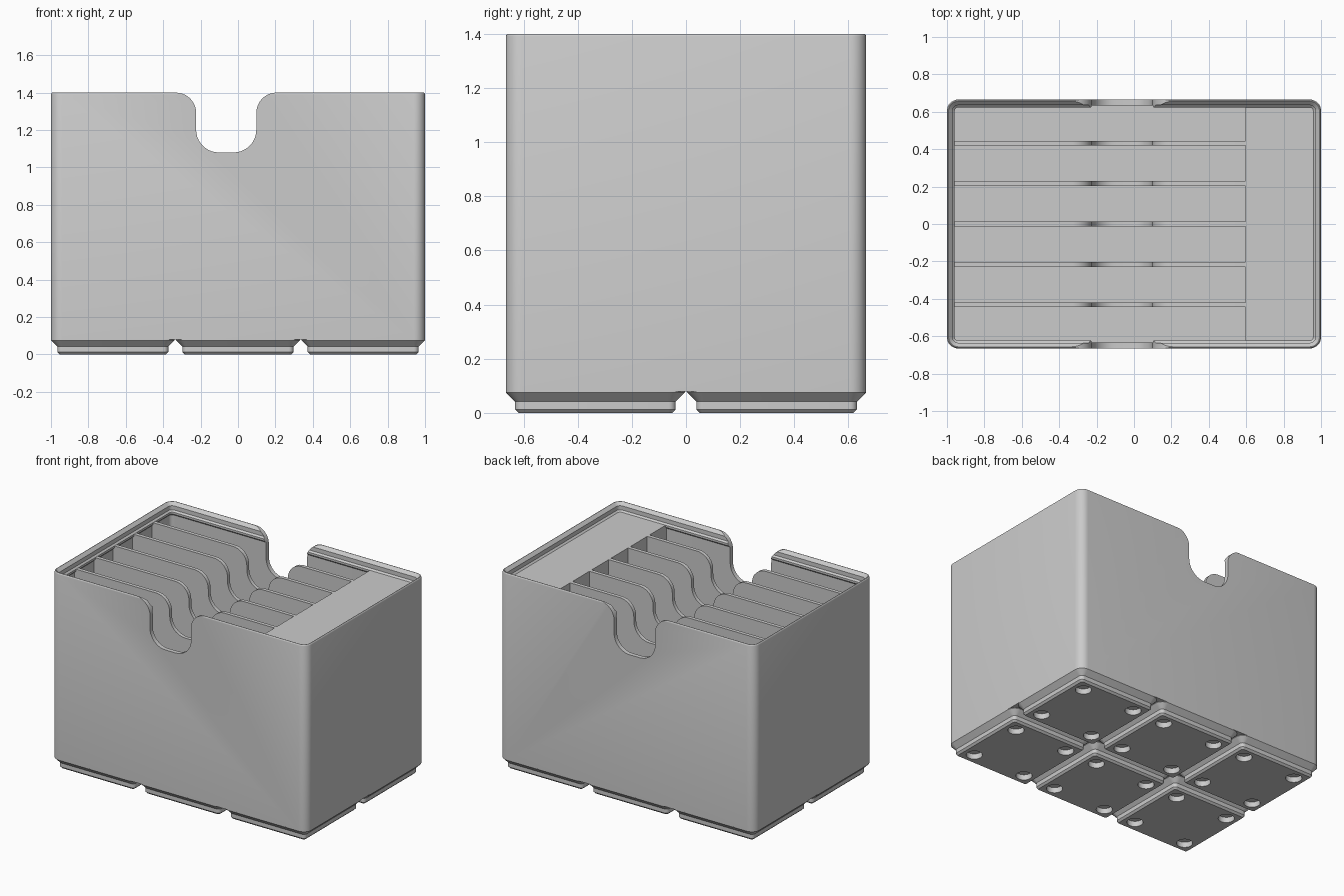
import bpy, bmesh
from math import sin, cos, pi, radians

if "Cube" in bpy.data.objects:
    bpy.data.objects.remove(bpy.data.objects["Cube"])

HX, HY = 1.0, 0.6653        # half width and depth of the bin
TOP, FILL = 1.4, 1.339      # rim height, top of dividers and block
WALL, FLOOR, BASE = 0.031, 0.112, 0.079
CORNER = 0.06
PITCH = 0.6693              # spacing of the feet

grey = bpy.data.materials.new("plain grey")
grey.use_nodes = True
grey.diffuse_color = (0.6, 0.6, 0.6, 1)
grey.node_tree.nodes["Principled BSDF"].inputs["Base Color"].default_value = (0.6, 0.6, 0.6, 1)


def make_object(name, bm):
    bmesh.ops.recalc_face_normals(bm, faces=bm.faces)
    mesh = bpy.data.meshes.new(name)
    bm.to_mesh(mesh)
    bm.free()
    mesh.materials.append(grey)
    obj = bpy.data.objects.new(name, mesh)
    bpy.context.collection.objects.link(obj)
    return obj


def activate(obj):
    bpy.ops.object.select_all(action='DESELECT')
    obj.select_set(True)
    bpy.context.view_layer.objects.active = obj


def smooth(obj):
    activate(obj)
    bpy.ops.object.shade_smooth_by_angle(angle=radians(30))


def arc(cx, cz, r, a0, a1, n=10):
    """Points on an arc, angles in degrees."""
    angles = [radians(a0 + (a1 - a0) * i / n) for i in range(n + 1)]
    return [(cx + r * cos(a), cz + r * sin(a)) for a in angles]


def rounded_rect(hx, hy, r):
    pts = []
    for k, (sx, sy) in enumerate([(1, 1), (-1, 1), (-1, -1), (1, -1)]):
        pts += arc(sx * (hx - r), sy * (hy - r), r, 90 * k, 90 * k + 90, 8)
    return pts


def loft(name, hx, hy, rings):
    """Rounded-rectangle rings of (inset, z), joined and capped."""
    bm = bmesh.new()
    loops = []
    for inset, z in rings:
        outline = rounded_rect(hx - inset, hy - inset, max(CORNER - inset, 0.01))
        loops.append([bm.verts.new((x, y, z)) for x, y in outline])
    n = len(loops[0])
    for a, b in zip(loops, loops[1:]):
        for i in range(n):
            j = (i + 1) % n
            bm.faces.new((a[i], a[j], b[j], b[i]))
    bm.faces.new(loops[0])
    bm.faces.new(loops[-1])
    return make_object(name, bm)


def prism(name, profile, y0, y1):
    """Extrude an x-z profile along y."""
    bm = bmesh.new()
    face = bm.faces.new([bm.verts.new((x, y0, z)) for x, z in profile])
    ext = bmesh.ops.extrude_face_region(bm, geom=[face])
    verts = [v for v in ext["geom"] if isinstance(v, bmesh.types.BMVert)]
    bmesh.ops.translate(bm, verts=verts, vec=(0, y1 - y0, 0))
    return make_object(name, bm)


def cut(obj, cutter):
    mod = obj.modifiers.new("cut", 'BOOLEAN')
    mod.operation, mod.solver, mod.object = 'DIFFERENCE', 'EXACT', cutter
    activate(obj)
    bpy.ops.object.modifier_apply(modifier=mod.name)
    bpy.data.objects.remove(cutter)


def notch(top):
    """Finger notch outline, right to left, with flared top and round bottom."""
    left, right, low, r, rb = -0.224, 0.098, 1.08, 0.108, 0.122
    return (arc(right + r, top - r, r, 90, 180)
            + arc(right - rb, low + rb, rb, 0, -90)
            + arc(left + rb, low + rb, rb, -90, -180)
            + arc(left - r, top - r, r, 0, 90))


# Outer shell with stacking rim, hollow down to the floor
shell = loft("bin_shell", HX, HY, [
    (0, BASE), (0, 1.390), (0.002, 1.396), (0.006, TOP), (0.009, TOP),
    (0.030, 1.379), (0.030, 1.350), (0.0414, FILL), (0.0414, 1.325),
    (WALL, 1.314), (WALL, FLOOR)])
outline = [(0.206, 1.5)] + notch(TOP) + [(-0.332, 1.5)]
cut(shell, prism("notch_cutter", outline, -1, 1))
smooth(shell)

# Solid block at one end
BLOCK = 0.597
ix, iy = HX - WALL, HY - WALL
block = prism("end_block", [(BLOCK, FLOOR), (ix, FLOOR), (ix, FILL), (BLOCK, FILL)], -iy, iy)

# Five notched dividers making six slots
thick = 0.026
slot = (2 * iy - 5 * thick) / 6
divider_shape = ([(-ix, FLOOR), (BLOCK, FLOOR), (BLOCK, FILL)]
                 + notch(FILL) + [(-ix, FILL)])
for i in range(5):
    y = -iy + slot * (i + 1) + thick * i
    smooth(prism(f"divider_{i + 1}", divider_shape, y, y + thick))

# Grid of stepped feet with round magnet recesses
foot = loft("feet", 0.3307, 0.3307, [
    (0.047, 0), (0.0343, 0.0128), (0.0343, 0.0415), (0, 0.0757), (0, BASE)])
bm = bmesh.new()
for sx in (-1, 1):
    for sy in (-1, 1):
        made = bmesh.ops.create_cone(bm, cap_ends=True, segments=32, radius1=0.052,
                                     radius2=0.052, depth=0.076)
        bmesh.ops.translate(bm, verts=made["verts"], vec=(sx * 0.207, sy * 0.207, 0))
cut(foot, make_object("recess_cutter", bm))
smooth(foot)
foot.location = (-PITCH, -PITCH / 2, 0)
for axis, count in ((0, 3), (1, 2)):
    arr = foot.modifiers.new("grid", 'ARRAY')
    arr.count = count
    arr.use_relative_offset = False
    arr.use_constant_offset = True
    offset = [0, 0, 0]
    offset[axis] = PITCH
    arr.constant_offset_displace = offset
